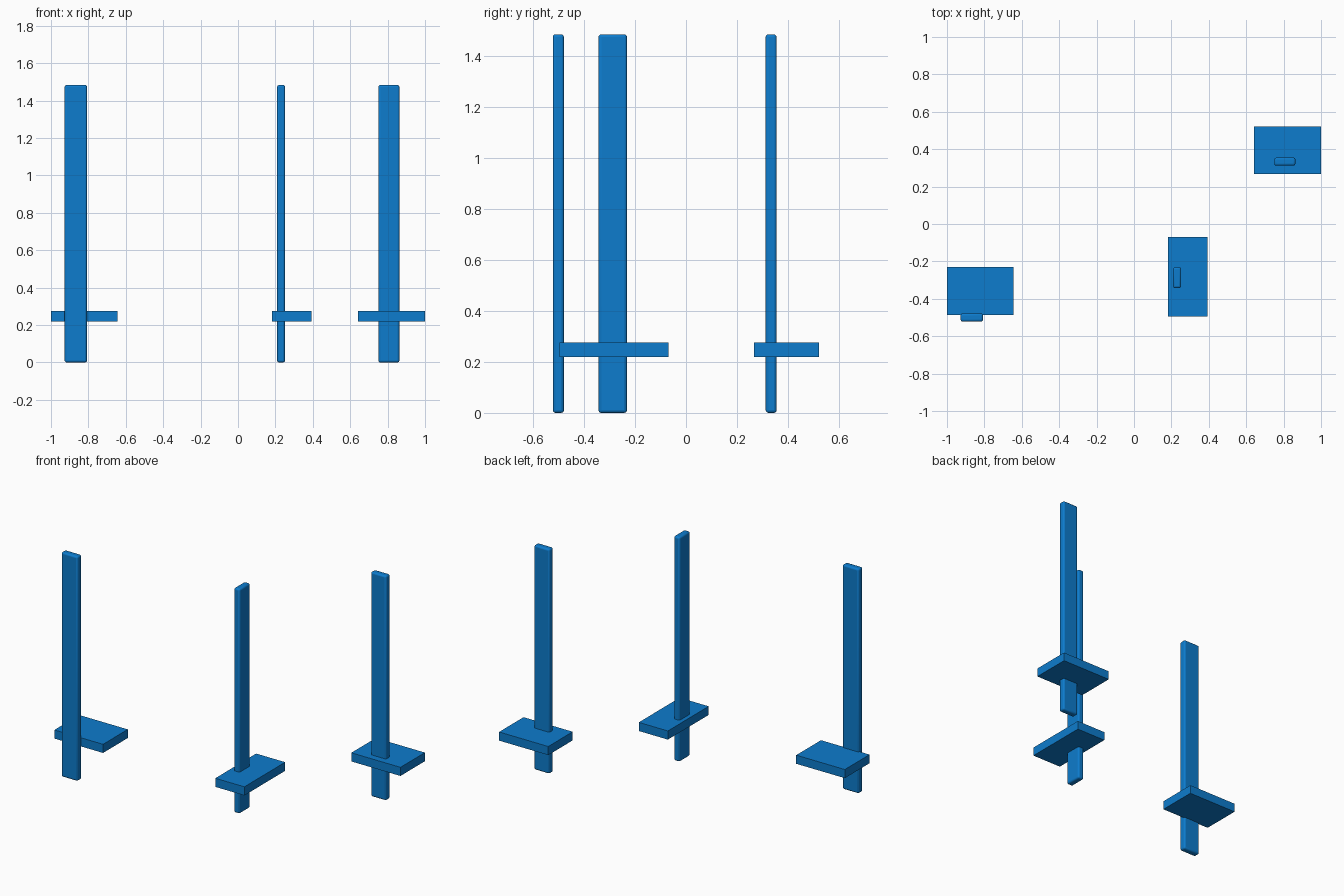
import bpy, bmesh

if "Cube" in bpy.data.objects:
    bpy.data.objects.remove(bpy.data.objects["Cube"])

blue = bpy.data.materials.new("bright blue")
blue.diffuse_color = (0.004, 0.2, 0.61, 1)
blue.use_nodes = True
blue.node_tree.nodes["Principled BSDF"].inputs["Base Color"].default_value = blue.diffuse_color


def box(name, x, y, z, bevel=0.0):
    """Box between (min, max) ranges, with optionally rounded edges."""
    bm = bmesh.new()
    bmesh.ops.create_cube(bm, size=1)
    for v in bm.verts:
        for i, (lo, hi) in enumerate((x, y, z)):
            v.co[i] = hi if v.co[i] > 0 else lo
    me = bpy.data.meshes.new(name)
    bm.to_mesh(me)
    bm.free()
    me.materials.append(blue)
    ob = bpy.data.objects.new(name, me)
    bpy.context.collection.objects.link(ob)
    if bevel:
        mod = ob.modifiers.new("rounded edges", "BEVEL")
        mod.width = bevel
        mod.segments = 3
        bpy.context.view_layer.objects.active = ob
        ob.select_set(True)
        bpy.ops.object.shade_smooth_by_angle()
        ob.select_set(False)
    return ob


# each station: tall rounded post (x, y) and flat plate (x, y)
stations = {
    "left": ((-0.927, -0.807), (-0.522, -0.478), (-1.0, -0.645), (-0.487, -0.229)),
    "middle": ((0.209, 0.252), (-0.343, -0.231), (0.181, 0.393), (-0.495, -0.069)),
    "right": ((0.75, 0.863), (0.312, 0.355), (0.641, 1.0), (0.267, 0.522)),
}
for side, (px, py, sx, sy) in stations.items():
    box(side + "_post", px, py, (0.0, 1.483), bevel=0.011)
    box(side + "_plate", sx, sy, (0.219, 0.276))
